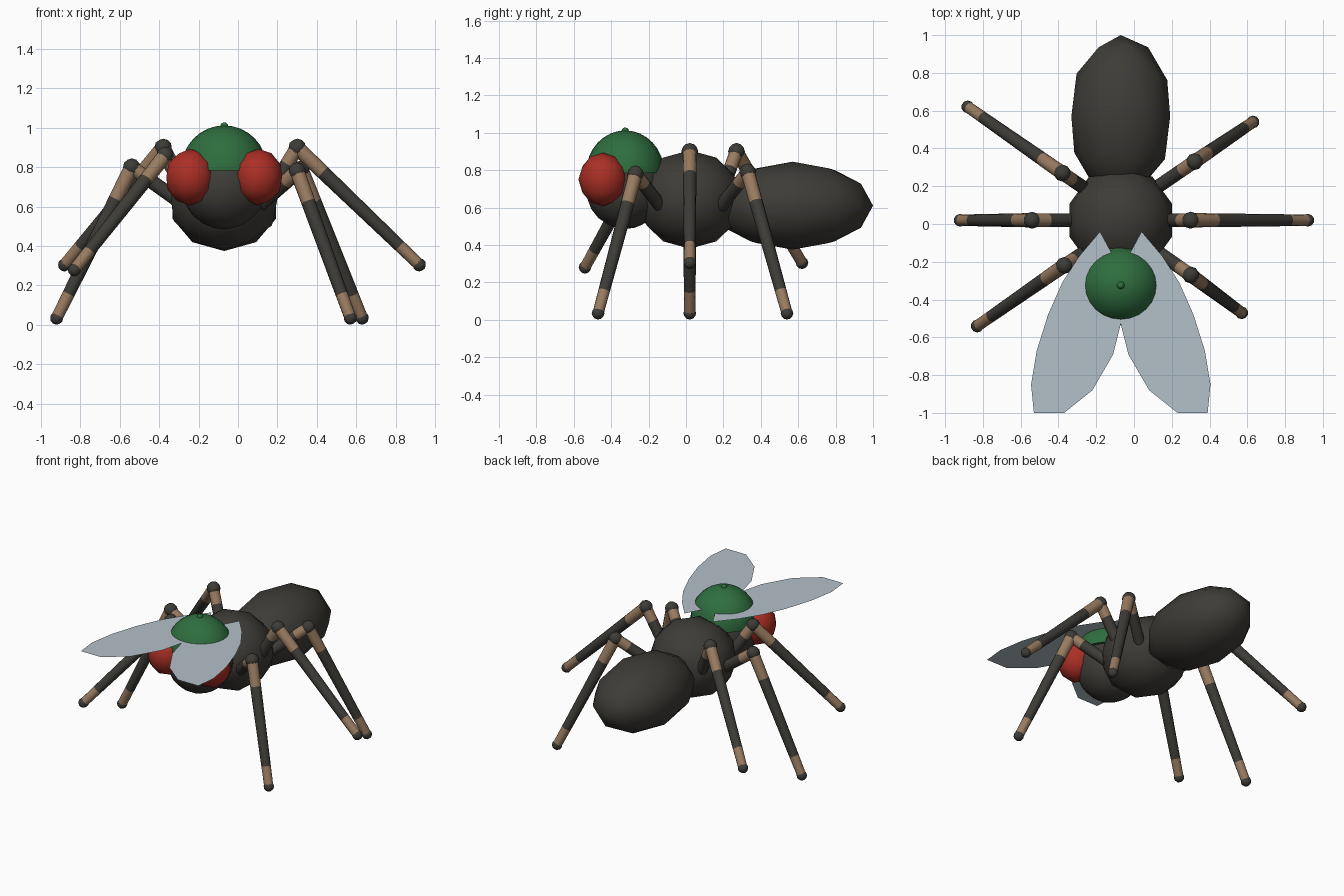
import bpy, bmesh, math
from mathutils import Vector, Matrix

if "Cube" in bpy.data.objects:
    bpy.data.objects.remove(bpy.data.objects["Cube"])


def material(name, rgb):
    m = bpy.data.materials.new(name)
    m.diffuse_color = (*rgb, 1)
    m.use_nodes = True
    m.node_tree.nodes["Principled BSDF"].inputs["Base Color"].default_value = m.diffuse_color
    return m


DARK = material("dark_body", (0.048, 0.045, 0.038))
TAN = material("tan_band", (0.32, 0.20, 0.12))
GREEN = material("green_cap", (0.028, 0.155, 0.048))
RED = material("red_eye", (0.40, 0.028, 0.018))
WING = material("pale_wing", (0.45, 0.53, 0.58))
CX = -0.07  # body centre line


def finish(name, bm, mats, smooth=True):
    mesh = bpy.data.meshes.new(name)
    bm.normal_update()
    bm.to_mesh(mesh)
    bm.free()
    for m in mats:
        mesh.materials.append(m)
    for p in mesh.polygons:
        p.use_smooth = smooth
    ob = bpy.data.objects.new(name, mesh)
    bpy.context.collection.objects.link(ob)
    if smooth:
        bpy.ops.object.select_all(action='DESELECT')
        ob.select_set(True)
        bpy.context.view_layer.objects.active = ob
        bpy.ops.object.shade_smooth_by_angle(angle=math.radians(50))
    return ob


def ellipsoid(name, loc, radii, mat, sub=2, rot=Matrix()):
    bm = bmesh.new()
    bmesh.ops.create_icosphere(bm, subdivisions=sub, radius=1)
    bm.transform(Matrix.Translation(loc) @ Matrix.Diagonal((*radii, 1)) @ rot)
    return finish(name, bm, [mat])


# Body: abdomen has its pole pointing backwards
ellipsoid("abdomen", (CX, 0.57, 0.61), (0.275, 0.43, 0.235), DARK,
          rot=Matrix.Rotation(-math.pi / 2, 4, 'X'))
ellipsoid("thorax", (CX, 0.02, 0.643), (0.285, 0.285, 0.263), DARK)
ellipsoid("head", (CX, -0.325, 0.70), (0.215, 0.21, 0.215), DARK, sub=3)

# Eyes
for side, label in ((-1, "left"), (1, "right")):
    ellipsoid(label + "_eye", (CX + side * 0.172, -0.445, 0.75),
              (0.128, 0.13, 0.143), RED)

# Cap dome with closed underside, button and small back tab
bm = bmesh.new()
bmesh.ops.create_uvsphere(bm, u_segments=24, v_segments=16, radius=1)
bmesh.ops.bisect_plane(bm, geom=bm.verts[:] + bm.edges[:] + bm.faces[:],
                       plane_co=(0, 0, -0.03), plane_no=(0, 0, 1), clear_inner=True)
bmesh.ops.holes_fill(bm, edges=[e for e in bm.edges if e.is_boundary])
bm.transform(Matrix.Translation((CX, -0.325, 0.79)) @ Matrix.Diagonal((0.218, 0.208, 0.222, 1)))
finish("cap_dome", bm, [GREEN])
ellipsoid("cap_button", (CX, -0.325, 1.01), (0.02, 0.02, 0.018), GREEN)
bm = bmesh.new()
bmesh.ops.create_cube(bm, size=1)
bm.transform(Matrix.Translation((CX, -0.15, 0.82)) @ Matrix.Rotation(0.3, 4, 'X')
             @ Matrix.Diagonal((0.10, 0.10, 0.02, 1)))
finish("cap_back_tab", bm, [GREEN], smooth=False)

# Wings: flat leaf outlines, offsets from the centre line
OUTLINE = [(0.11, -0.04), (0.22, -0.17), (0.31, -0.31), (0.385, -0.48), (0.445, -0.67),
           (0.475, -0.85), (0.46, -1.0), (0.30, -1.0), (0.15, -0.88), (0.04, -0.69),
           (0.0, -0.53), (0.0, -0.34), (0.04, -0.17)]
for side, label in ((-1, "left"), (1, "right")):
    bm = bmesh.new()
    face = bm.faces.new([bm.verts.new((CX + side * x, y, 0.90)) for x, y in OUTLINE])
    face.normal_update()
    if face.normal.z < 0:
        face.normal_flip()
    finish(label + "_wing", bm, [WING], smooth=False)


def limb(name, a, b, r0, r1, stops):
    """Tapered tube whose end bands are tan; stops are the ring positions."""
    a, b = Vector(a), Vector(b)
    frame = (b - a).to_track_quat('Z', 'Y').to_matrix()
    bm = bmesh.new()
    rings = []
    for t, _ in stops:
        r = r0 + (r1 - r0) * t
        rings.append([bm.verts.new(a.lerp(b, t) + frame @ Vector(
            (r * math.cos(i * math.tau / 12), r * math.sin(i * math.tau / 12), 0)))
            for i in range(12)])
    for k in range(len(rings) - 1):
        for i in range(12):
            j = (i + 1) % 12
            f = bm.faces.new((rings[k][i], rings[k][j], rings[k + 1][j], rings[k + 1][i]))
            f.material_index = stops[k][1]
    bm.faces.new(rings[0][::-1])
    bm.faces.new(rings[-1])
    finish(name, bm, [DARK, TAN])


# Legs: hip, knee and foot of each
LEGS = {
    "right_front": ((0.10, -0.13, 0.60), (0.30, -0.27, 0.78), (0.57, -0.47, 0.035)),
    "right_middle": ((0.13, 0.02, 0.62), (0.30, 0.02, 0.90), (0.92, 0.02, 0.305)),
    "right_rear": ((0.10, 0.18, 0.60), (0.32, 0.33, 0.79), (0.63, 0.54, 0.035)),
    "left_front": ((-0.22, -0.12, 0.60), (-0.37, -0.22, 0.86), (-0.83, -0.54, 0.28)),
    "left_middle": ((-0.26, 0.02, 0.60), (-0.54, 0.02, 0.80), (-0.92, 0.02, 0.035)),
    "left_rear": ((-0.22, 0.16, 0.60), (-0.38, 0.27, 0.90), (-0.88, 0.62, 0.305)),
}
for label, (hip, knee, foot) in LEGS.items():
    limb(label + "_upper_leg", hip, knee, 0.036, 0.036, [(0, 0), (0.7, 1), (1, 0)])
    limb(label + "_lower_leg", knee, foot, 0.038, 0.030,
         [(0, 1), (0.21, 0), (0.84, 1), (1, 0)])
    ellipsoid(label + "_knee", knee, (0.045,) * 3, DARK)
    ellipsoid(label + "_foot", foot, (0.034,) * 3, DARK)
